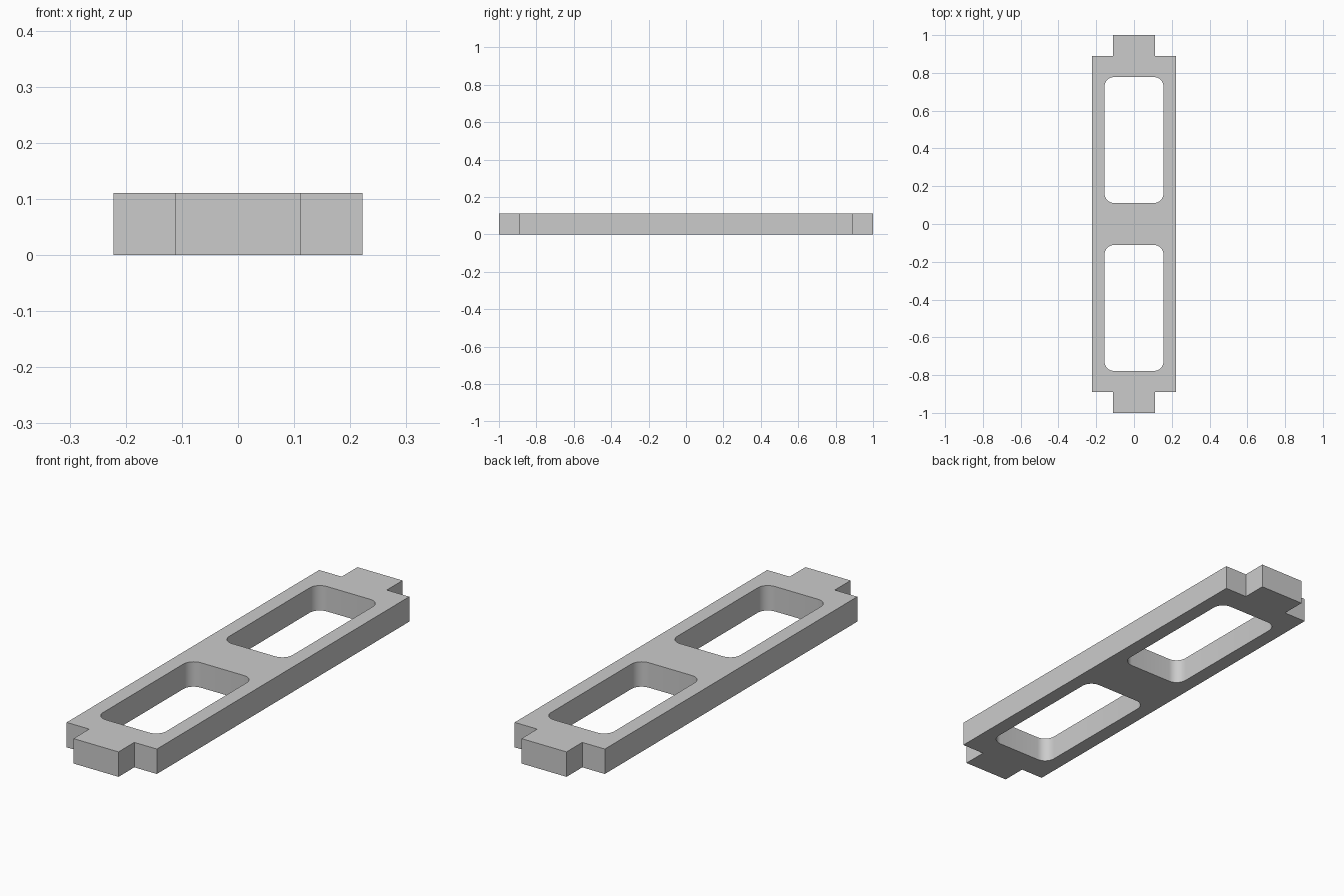
import bpy, bmesh, math
from mathutils import Vector

cube = bpy.data.objects.get("Cube")
if cube:
    bpy.data.objects.remove(cube, do_unlink=True)

U = 1 / 9              # design unit: thickness, tab length and half tab width
HALF_WIDTH = 2 * U
BODY_END = 8 * U
WINDOW_HALF = 0.156
WINDOW_END = 7 * U
RADIUS = 0.05
STEPS = 8              # segments per rounded corner

grey = bpy.data.materials.new("grey")
grey.use_nodes = True
grey.diffuse_color = (0.6, 0.6, 0.6, 1)
grey.node_tree.nodes["Principled BSDF"].inputs["Base Color"].default_value = grey.diffuse_color


def rounded_rectangle(cy, half_x, half_y, radius):
    """Outline points of a rectangle with arc corners."""
    points = []
    for quarter, (sx, sy) in enumerate([(1, 1), (-1, 1), (-1, -1), (1, -1)]):
        for i in range(STEPS + 1):
            a = math.pi / 2 * (quarter + i / STEPS)
            points.append((sx * (half_x - radius) + radius * math.cos(a),
                           cy + sy * (half_y - radius) + radius * math.sin(a)))
    return points


def add_loop(bm, points):
    verts = [bm.verts.new((x, y, 0)) for x, y in points]
    return [bm.edges.new((v, verts[i - 1])) for i, v in enumerate(verts)]


# Outer outline: one quarter of the stepped end, mirrored around
quarter = [(HALF_WIDTH, BODY_END), (U, BODY_END), (U, 1)]
top = quarter + [(-x, y) for x, y in reversed(quarter)]
outline = top + [(-x, -y) for x, y in top]

bm = bmesh.new()
edges = add_loop(bm, outline)

# Two rounded windows separated by the central bridge
for side in (-1, 1):
    edges += add_loop(bm, rounded_rectangle(side * (U + WINDOW_END) / 2, WINDOW_HALF,
                                            (WINDOW_END - U) / 2, RADIUS))

# Fill the plate around the windows and give it thickness
bmesh.ops.triangle_fill(bm, edges=edges, use_beauty=True, use_dissolve=False)
raised = bmesh.ops.extrude_face_region(bm, geom=bm.faces[:], use_keep_orig=True)
bmesh.ops.translate(bm, vec=Vector((0, 0, U)),
                    verts=[g for g in raised["geom"] if isinstance(g, bmesh.types.BMVert)])
bmesh.ops.recalc_face_normals(bm, faces=bm.faces[:])

mesh = bpy.data.meshes.new("frame_plate")
bm.to_mesh(mesh)
bm.free()
mesh.materials.append(grey)
plate = bpy.data.objects.new("frame_plate", mesh)
bpy.context.collection.objects.link(plate)

# Smooth window corners, crisp everywhere else
bpy.ops.object.select_all(action='DESELECT')
plate.select_set(True)
bpy.context.view_layer.objects.active = plate
bpy.ops.object.shade_smooth_by_angle(angle=math.radians(30))
